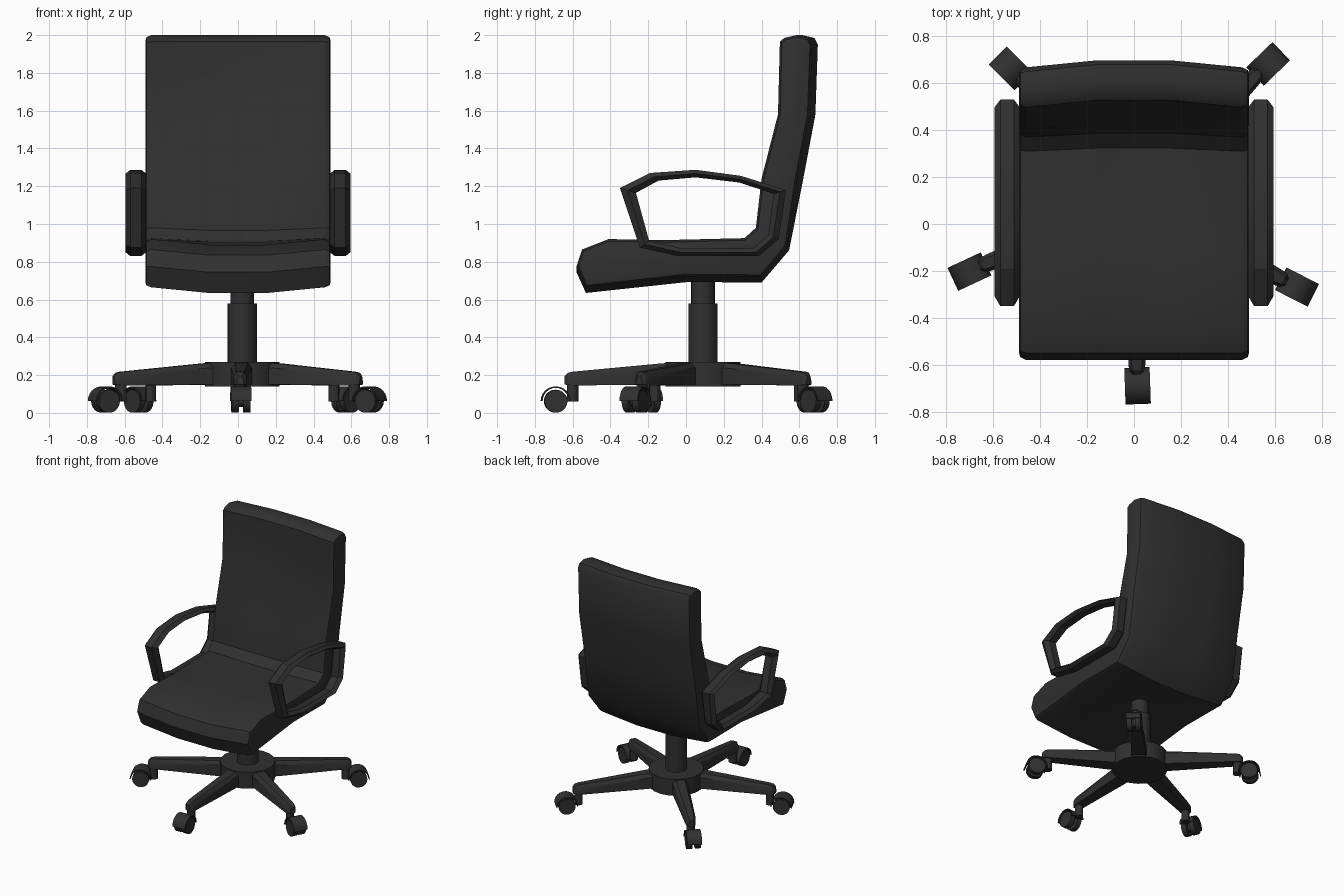
import bpy, bmesh, math
from mathutils import Vector, Matrix

if "Cube" in bpy.data.objects:
    bpy.data.objects.remove(bpy.data.objects["Cube"])

mat = bpy.data.materials.new("charcoal black")
mat.diffuse_color = (0.03, 0.03, 0.03, 1)
mat.use_nodes = True
mat.node_tree.nodes["Principled BSDF"].inputs["Base Color"].default_value = mat.diffuse_color


def finish(name, bm, angle=30):
    bmesh.ops.recalc_face_normals(bm, faces=bm.faces)
    me = bpy.data.meshes.new(name)
    bm.to_mesh(me)
    bm.free()
    ob = bpy.data.objects.new(name, me)
    bpy.context.collection.objects.link(ob)
    me.materials.append(mat)
    bpy.ops.object.select_all(action='DESELECT')
    ob.select_set(True)
    bpy.context.view_layer.objects.active = ob
    bpy.ops.object.shade_smooth_by_angle(angle=math.radians(angle))
    return ob


def loft(bm, rings, closed=False):
    """Skin a list of equal-length closed rings; cap the ends unless closed."""
    rows = [[bm.verts.new(p) for p in r] for r in rings]
    n = len(rows[0])
    pairs = list(zip(rows, rows[1:])) + ([(rows[-1], rows[0])] if closed else [])
    for a, b in pairs:
        for i in range(n):
            j = (i + 1) % n
            bm.faces.new((a[i], a[j], b[j], b[i]))
    if not closed:
        bm.faces.new(rows[0])
        bm.faces.new(rows[-1])


def cyl(bm, r, z0, z1, x=0, y=0, n=20):
    loft(bm, [[(x + r * math.cos(2 * math.pi * i / n), y + r * math.sin(2 * math.pi * i / n), z)
               for i in range(n)] for z in (z0, z1)])


# seat and backrest: one side profile (y, z), bowed towards the middle
prof = [(-.55, .865), (-.41, .92), (-.1, .915), (.31, .925), (.37, .98), (.40, 1.24), (.487, 1.58),
        (.497, 1.965), (.52, 1.985), (.585, 2.0), (.65, 1.985), (.668, 1.95), (.655, 1.58),
        (.59, 1.235), (.535, .88), (.40, .72), (0, .722), (-.53, .665), (-.58, .775)]


def inset(pts, d):
    out = []
    for i, p in enumerate(pts):
        a, p, b = Vector(pts[i - 1]), Vector(p), Vector(pts[(i + 1) % len(pts)])
        t = ((p - a).normalized() + (b - p).normalized()).normalized()
        out.append(tuple(p + Vector((t.y, -t.x)) * d))
    return out


def section(x, sag, d):
    ring = []
    for y, z in inset(prof, d):
        t = min(1, max(0, (z - .7) / .5)) if y > .2 else 0
        ring.append((x, y + sag * t, z - sag * (1 - t)))
    return ring


bm = bmesh.new()
loft(bm, [section(x, s, d) for x, s, d in
          ((-.49, 0, .03), (-.485, 0, .012), (-.46, 0, 0), (-.155, .03, 0),
           (.155, .03, 0), (.46, 0, 0), (.485, 0, .012), (.49, 0, .03))])
finish("seat_and_backrest", bm)

# armrest loops, hexagonal section
outer = [(-.35, 1.19), (-.19, 1.27), (.05, 1.287), (.29, 1.255), (.53, 1.18),
         (.49, .92), (.385, .83), (-.04, .83), (-.245, .875)]
inner = [(-.265, 1.165), (-.145, 1.23), (.05, 1.247), (.28, 1.22), (.465, 1.16),
         (.435, .94), (.355, .87), (-.02, .87), (-.195, .91)]
for side, name in ((1, "right_armrest"), (-1, "left_armrest")):
    bm = bmesh.new()
    rings = []
    for (yo, zo), (yi, zi) in zip(outer, inner):
        m = ((yo + yi) / 2, (zo + zi) / 2)
        rings.append([(side * .487, *m), (side * .512, yo, zo), (side * .57, yo, zo),
                      (side * .595, *m), (side * .57, yi, zi), (side * .512, yi, zi)])
    loft(bm, rings, closed=True)
    finish(name, bm, 20)

# gas column and hub
CX, CY = .022, .09
bm = bmesh.new()
cyl(bm, .078, .25, .58, CX, CY)
cyl(bm, .063, .57, .72, CX, CY)
finish("column", bm)
bm = bmesh.new()
cyl(bm, .198, .14, .27, CX, CY)
finish("hub", bm)

# legs with casters: pin position and caster heading
feet = [("front", .012, -.60, -88), ("right", .615, -.228, -27), ("back_right", .507, .62, 44),
        ("back_left", -.462, .60, 135), ("left", -.62, -.165, 205)]
for name, px, py, heading in feet:
    d = Vector((px - CX, py - CY, 0))
    L = d.length
    d.normalize()
    s = Vector((-d.y, d.x, 0))

    # tapered leg with bevelled top and rounded tip
    bm = bmesh.new()
    rings = []
    for r, w, lo, hi in ((.12, .058, .155, .268), (.22, .054, .15, .262), (L, .036, .145, .218),
                         (L + .025, .032, .147, .212), (L + .042, .018, .15, .195)):
        c = Vector((CX, CY, 0)) + d * r
        rings.append([c + s * a + Vector((0, 0, z)) for a, z in
                      ((-w, lo), (-w, hi - .025), (-w * .6, hi), (w * .6, hi), (w, hi - .025), (w, lo))])
    loft(bm, rings)
    finish(name + "_leg", bm)

    # caster built along +x, then turned to its heading
    M = Matrix.Translation((px, py, 0)) @ Matrix.Rotation(math.radians(heading), 4, 'Z')
    bm = bmesh.new()
    cyl(bm, .03, .06, .16, n=12)
    bmesh.ops.transform(bm, matrix=M, verts=bm.verts)
    finish(name + "_caster_pin", bm)

    wc, wz = .09, .062
    bm = bmesh.new()
    for a, b, r in ((-.05, -.012, .061), (-.02, .02, .03), (.012, .05, .061)):
        loft(bm, [[(wc + r * math.cos(math.pi * i / 10), y, wz + r * math.sin(math.pi * i / 10))
                   for i in range(20)] for y in (a, b)])
    bmesh.ops.transform(bm, matrix=M, verts=bm.verts)
    finish(name + "_caster_wheels", bm)

    # thin curved fender over the wheels
    bm = bmesh.new()
    rings = []
    for i in range(13):
        a = math.pi * i / 12
        c, z = math.cos(a), math.sin(a)
        rings.append([(wc + r * c, y, wz + r * z) for r, y in
                      ((.071, -.054), (.078, -.054), (.078, .054), (.071, .054))])
    loft(bm, rings)
    bmesh.ops.transform(bm, matrix=M, verts=bm.verts)
    finish(name + "_caster_fender", bm)
